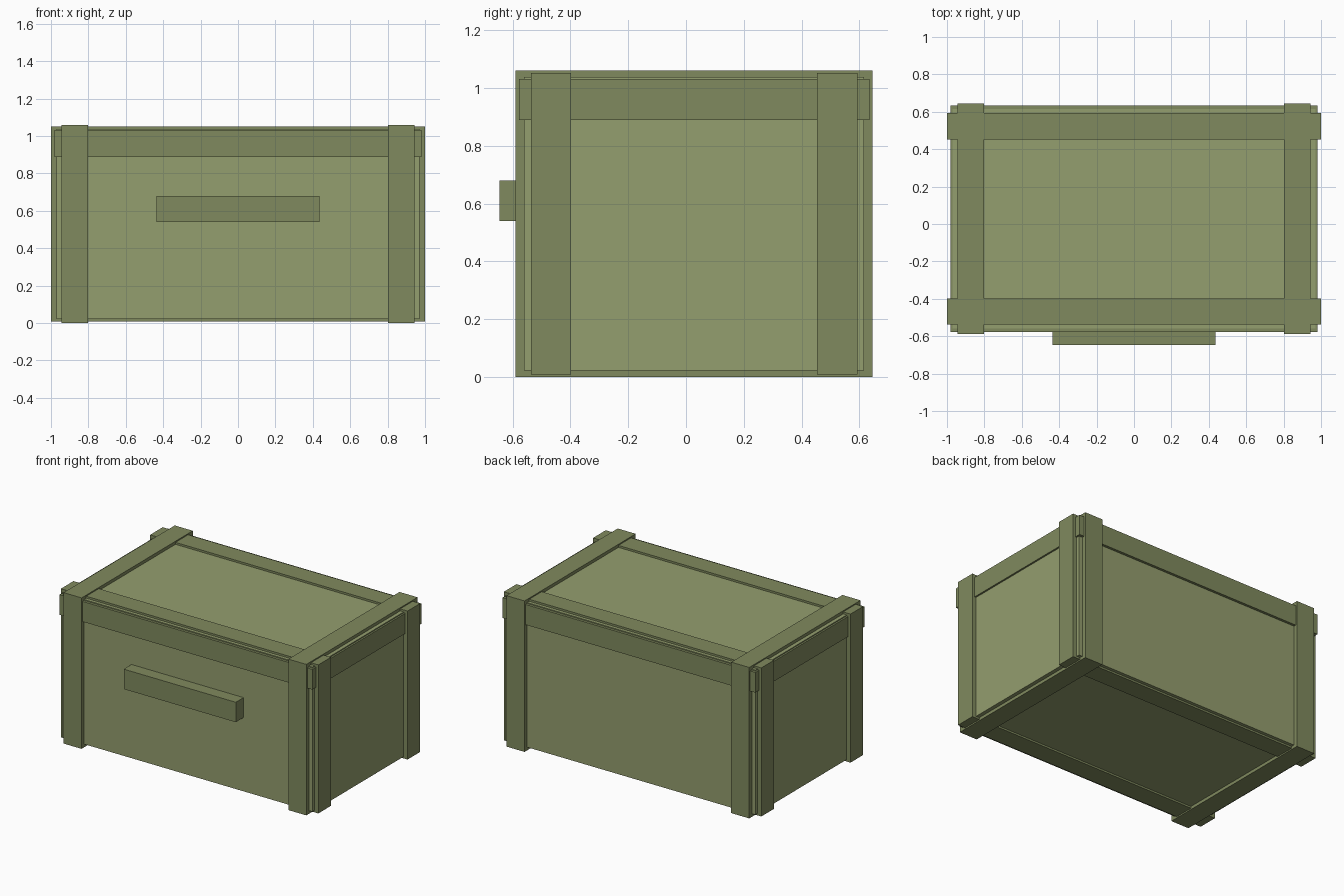
import bpy

if "Cube" in bpy.data.objects:
    bpy.data.objects.remove(bpy.data.objects["Cube"])

CY = 0.028  # depth centre of the crate body; the handle sticks out in front


def material(name, rgb):
    m = bpy.data.materials.new(name)
    m.diffuse_color = (*rgb, 1)
    m.use_nodes = True
    m.node_tree.nodes["Principled BSDF"].inputs["Base Color"].default_value = m.diffuse_color
    return m


panel_mat = material("panel_green", (0.296, 0.342, 0.156))
strap_mat = material("strap_green", (0.216, 0.254, 0.112))


def box(name, x, y, z, mat):
    """Box from (min, max) ranges on each axis."""
    bpy.ops.mesh.primitive_cube_add(size=1, location=[(a + b) / 2 for a, b in (x, y, z)])
    ob = bpy.context.object
    ob.name = name
    ob.scale = [b - a for a, b in (x, y, z)]
    bpy.ops.object.transform_apply(location=False, rotation=False, scale=True)
    ob.data.materials.append(mat)
    return ob


# Main crate body
box("crate_body", (-0.97, 0.97), (CY - 0.588, CY + 0.588), (0.022, 1.038), panel_mat)

# Lid band running around all four sides
box("lid_band", (-0.982, 0.982), (CY - 0.606, CY + 0.606), (0.889, 1.031), strap_mat)

for s, x_side, y_side in ((-1, "left", "front"), (1, "right", "back")):
    # Straps over front, top, back and underside
    cx = s * 0.873
    box(f"{x_side}_strap", (cx - 0.07, cx + 0.07),
        (CY - 0.617, CY + 0.617), (0, 1.06), strap_mat)
    # Straps over left, top, right and underside
    cy = CY + s * 0.495
    box(f"{y_side}_strap", (-1, 1), (cy - 0.07, cy + 0.07), (0.009, 1.052), strap_mat)

# Front handle
box("front_handle", (-0.435, 0.435), (-0.646, -0.55), (0.54, 0.68), strap_mat)
